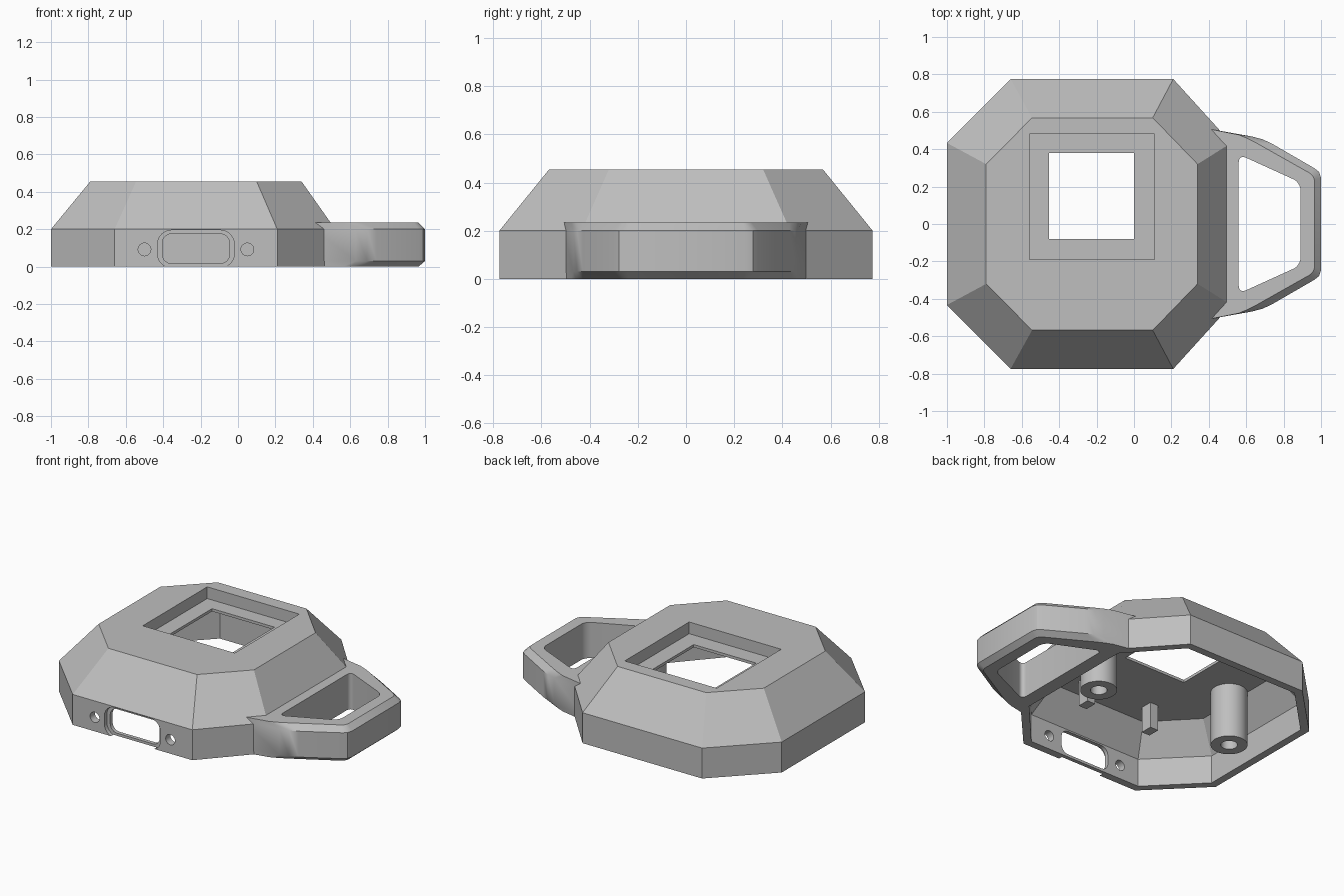
import bpy, bmesh, math

cube = bpy.data.objects.get("Cube")
if cube:
    bpy.data.objects.remove(cube, do_unlink=True)

grey = bpy.data.materials.new("plain grey")
grey.use_nodes = True
grey.diffuse_color = (0.52, 0.52, 0.52, 1)
grey.node_tree.nodes["Principled BSDF"].inputs["Base Color"].default_value = grey.diffuse_color


def finish(name, bm):
    bmesh.ops.recalc_face_normals(bm, faces=bm.faces[:])
    mesh = bpy.data.meshes.new(name)
    bm.to_mesh(mesh)
    bm.free()
    mesh.materials.append(grey)
    ob = bpy.data.objects.new(name, mesh)
    bpy.context.scene.collection.objects.link(ob)
    return ob


def loft(name, rings):
    """Closed solid through matching rings, each (height, outline)."""
    bm = bmesh.new()
    loops = [[bm.verts.new((x, y, z)) for x, y in pts] for z, pts in rings]
    n = len(loops[0])
    for a, b in zip(loops, loops[1:]):
        for i in range(n):
            j = (i + 1) % n
            bm.faces.new((a[i], a[j], b[j], b[i]))
    bm.faces.new(loops[0][::-1])
    bm.faces.new(loops[-1])
    return finish(name, bm)


def mirrored(half):
    """Complete an outline across the y = 0 plane."""
    return half + [(x, -y) for x, y in reversed(half)]


def octagon(x0, x1, x2, x3, y_far, y_near):
    return mirrored([(x3, y_near), (x2, y_far), (x1, y_far), (x0, y_near)])


def block(name, x0, x1, y0, y1, z0, z1):
    pts = [(x0, y0), (x1, y0), (x1, y1), (x0, y1)]
    return loft(name, [(z0, pts), (z1, pts)])


def round_edges(ob, axis, radius):
    """Round the edges that run along one axis."""
    bm = bmesh.new()
    bm.from_mesh(ob.data)
    edges = [e for e in bm.edges
             if abs((e.verts[0].co - e.verts[1].co).normalized()[axis]) > 0.99]
    bmesh.ops.bevel(bm, geom=edges, offset=radius, segments=6, profile=0.5, affect='EDGES')
    bm.to_mesh(ob.data)
    bm.free()
    return ob


def cylinder(name, radius, x, y, z0, z1, sides=32):
    turns = [2 * math.pi * i / sides for i in range(sides)]
    pts = [(x + radius * math.cos(t), y + radius * math.sin(t)) for t in turns]
    return loft(name, [(z0, pts), (z1, pts)])


def front_hole(radius, x, z):
    bm = bmesh.new()
    bmesh.ops.create_cone(bm, cap_ends=True, segments=24, radius1=radius,
                          radius2=radius, depth=0.3)
    for v in bm.verts:
        v.co = (x + v.co.x, -0.75 + v.co.z, z + v.co.y)
    return finish("hole_cutter", bm)


def select(ob):
    bpy.ops.object.select_all(action='DESELECT')
    ob.select_set(True)
    bpy.context.view_layer.objects.active = ob


def cut(ob, *cutters):
    for cutter in cutters:
        mod = ob.modifiers.new("cut", 'BOOLEAN')
        mod.operation = 'DIFFERENCE'
        mod.solver = 'EXACT'
        mod.object = cutter
        select(ob)
        bpy.ops.object.modifier_apply(modifier=mod.name)
        bpy.data.objects.remove(cutter, do_unlink=True)


def smooth(ob):
    select(ob)
    bpy.ops.object.shade_smooth_by_angle(angle=math.radians(32))


# Octagonal case with a sloped shoulder, hollow and open underneath
base = octagon(-1, -0.66, 0.21, 0.52, 0.775, 0.433)
case = loft("case_shell", [(0, base), (0.2, base),
                           (0.455, octagon(-0.79, -0.545, 0.1, 0.34, 0.568, 0.32))])
inner = octagon(-0.95, -0.64, 0.19, 0.47, 0.725, 0.412)
cut(case, loft("cavity", [(-0.1, inner), (0.185, inner),
                          (0.36, octagon(-0.82, -0.57, 0.125, 0.36, 0.595, 0.335))]))

# Stepped display window
cut(case,
    block("window_recess", -0.56, 0.11, -0.19, 0.48, 0.378, 0.6),
    block("window_hole", -0.455, 0, -0.08, 0.38, 0.3, 0.6))

# Front port with a shallow surround, and a screw hole either side
cut(case,
    round_edges(block("port_recess", -0.43, -0.02, -0.9, -0.75, -0.006, 0.195), 1, 0.075),
    round_edges(block("port_hole", -0.405, -0.045, -0.9, -0.65, 0.017, 0.175), 1, 0.05),
    front_hole(0.034, -0.5, 0.092),
    front_hole(0.034, 0.05, 0.092))
smooth(case)

# Strap loop with chamfered outer rims
root = [(0.485, 0.42), (0.405, 0.508)]
wide = mirrored(root + [(0.63, 0.468), (0.69, 0.452), (0.74, 0.428),
                        (0.965, 0.298), (0.99, 0.278), (1.0, 0.245)])
top = mirrored(root + [(0.56, 0.477), (0.61, 0.456), (0.66, 0.43),
                       (0.94, 0.272), (0.957, 0.256), (0.965, 0.235)])
loop = loft("strap_loop", [(0, top), (0.03, wide), (0.2, wide), (0.235, top)])
opening = [(0.56, -0.372), (0.89, -0.222), (0.89, 0.222), (0.56, 0.372)]
cut(loop, round_edges(loft("loop_opening", [(-0.1, opening), (0.4, opening)]), 2, 0.04))
smooth(loop)

# Hollow screw posts under the roof
for side, x in (("right", -0.74), ("left", 0.275)):
    post = cylinder(side + "_screw_post", 0.11, x, 0, 0, 0.37)
    cut(post, cylinder("post_bore", 0.05, x, 0, -0.1, 0.3))
    smooth(post)

# Small board pegs near the front
for side, x in (("right", -0.485), ("left", 0.005)):
    block(side + "_board_peg", x - 0.03, x + 0.03, -0.47, -0.39, 0.19, 0.37)
